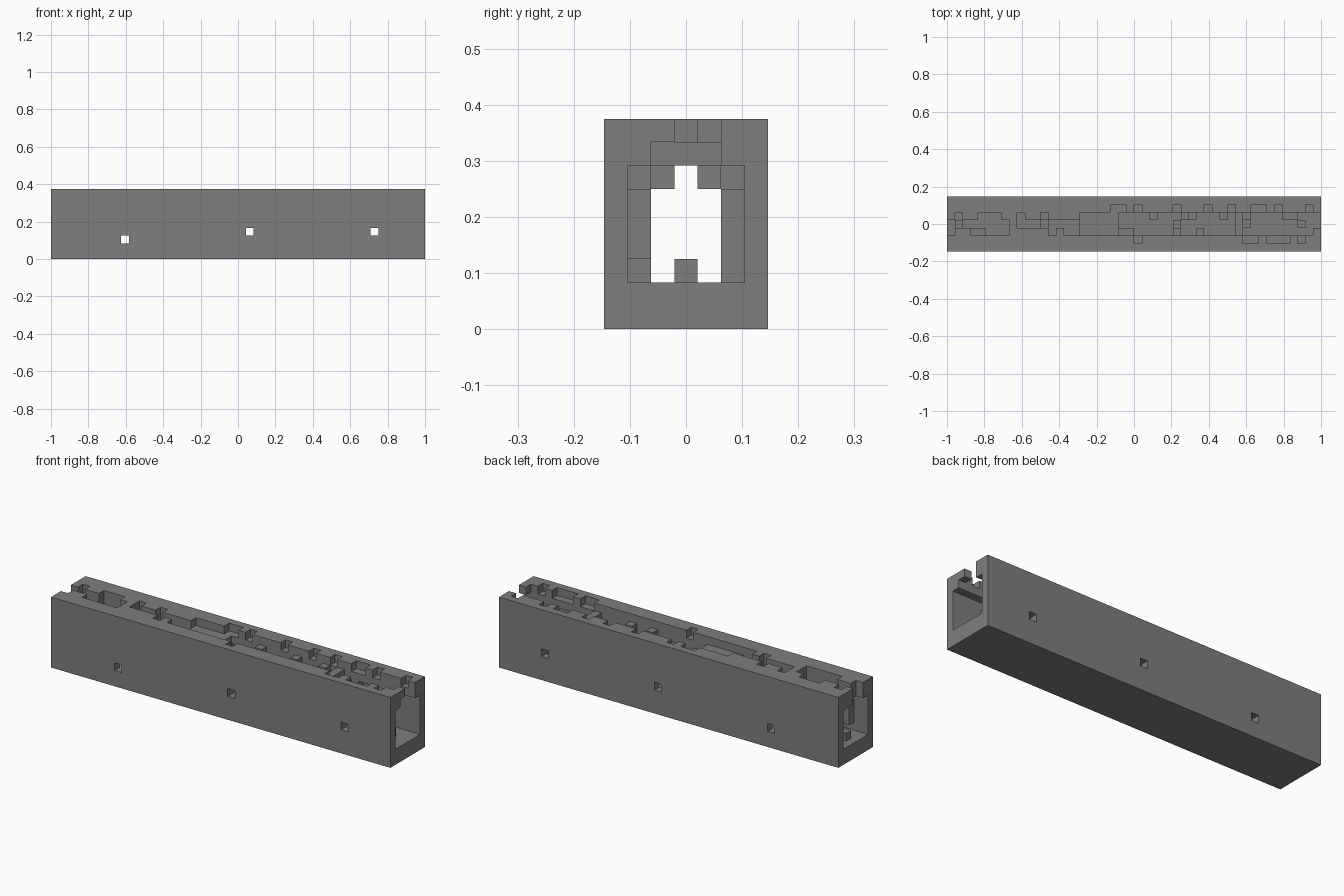
import bpy
import bmesh
import random
from mathutils import Vector

cube = bpy.data.objects.get("Cube")
if cube:
    bpy.data.objects.remove(cube, do_unlink=True)

# Grid of square cells: length, width, height
NX, NY, NZ = 48, 7, 9
CELL = 2 / NX
solid = {(x, y, z) for x in range(NX) for y in range(NY) for z in range(NZ)}


def box(x0, x1, y0, y1, z0, z1):
    """Cells in an inclusive range."""
    return {(x, y, z) for x in range(x0, x1 + 1)
            for y in range(y0, y1 + 1) for z in range(z0, z1 + 1)}


# Main passage, open at both ends
solid -= box(0, NX - 1, 1, 5, 2, 6)

# Rough lining on the side walls, ceiling corners and floor
rng = random.Random(4)
for y in (1, 5):
    x = 2
    while x < NX - 2:
        run = rng.randint(1, 3)
        low = rng.choice((2, 2, 3, 4))
        solid |= box(x, min(x + run, NX - 3), y, y, low, rng.choice((5, 6, 6)))
        x += run + rng.randint(2, 4)
for x in (3, 11, 14, 22, 30, 37, 43):
    y = rng.choice((2, 4))
    solid |= box(x, x + 1, y, y, 6, 6)
for x in (1, 12, 20, 29, 38, 45):
    solid |= box(x, x, 3, 3, 2, 2)

# Ragged roof slot: one letter per column, each naming a span across the width
SPANS = {".": None, "m": (3, 3), "r": (2, 3), "l": (3, 4), "w": (2, 4),
         "L": (2, 5), "R": (1, 4), "A": (1, 5)}
SLOT = "rlmrwwwr" ".lmmlrmrr" "wwwwLLwA" "wwwwLwwwLwwL" "wRALRARwRLl"
for x, letter in enumerate(SLOT[:NX]):
    span = SPANS[letter]
    if span:
        solid -= box(x, x, *span, 8, 8)
        # Lower roof layer is open only over the middle of the passage
        solid -= box(x, x, max(span[0], 2), min(span[1], 4), 7, 7)
solid -= box(NX - 1, NX - 1, 2, 4, 7, 7)

# Ledges left in the lower roof layer
solid |= box(17, 21, 2, 4, 7, 7) | box(37, 37, 2, 4, 7, 7)
for x in (26, 31, 35):
    solid |= box(x, x, 4, 4, 7, 7)
for x in (29, 32):
    solid |= box(x, x, 2, 2, 7, 7)

# Small square holes straight through both side walls
for x, z in ((9, 2), (25, 3), (41, 3)):
    solid -= box(x, x, 0, NY - 1, z, z)

# Outer skin of the cells
bm = bmesh.new()
corners = {}


def corner(p):
    key = tuple(round(c) for c in p)
    if key not in corners:
        corners[key] = bm.verts.new(((key[0] - NX / 2) * CELL,
                                     (key[1] - NY / 2) * CELL, key[2] * CELL))
    return corners[key]


half = Vector((0.5, 0.5, 0.5))
for cell in sorted(solid):
    for axis in range(3):
        for sign in (-1, 1):
            n, u, v = Vector(), Vector(), Vector()
            n[axis], u[(axis + 1) % 3], v[(axis + 2) % 3] = sign, 1, sign
            if tuple(round(a + b) for a, b in zip(cell, n)) in solid:
                continue
            mid = Vector(cell) + half + n / 2
            bm.faces.new([corner(mid + (u * a + v * b) / 2)
                          for a, b in ((-1, -1), (1, -1), (1, 1), (-1, 1))])

mesh = bpy.data.meshes.new("tunnel_block")
bm.to_mesh(mesh)
bm.free()
tunnel = bpy.data.objects.new("tunnel_block", mesh)
bpy.context.collection.objects.link(tunnel)

# Plain grey
grey = bpy.data.materials.new("stone_grey")
grey.use_nodes = True
colour = (0.21, 0.21, 0.21, 1)
grey.diffuse_color = colour
grey.node_tree.nodes["Principled BSDF"].inputs["Base Color"].default_value = colour
mesh.materials.append(grey)
